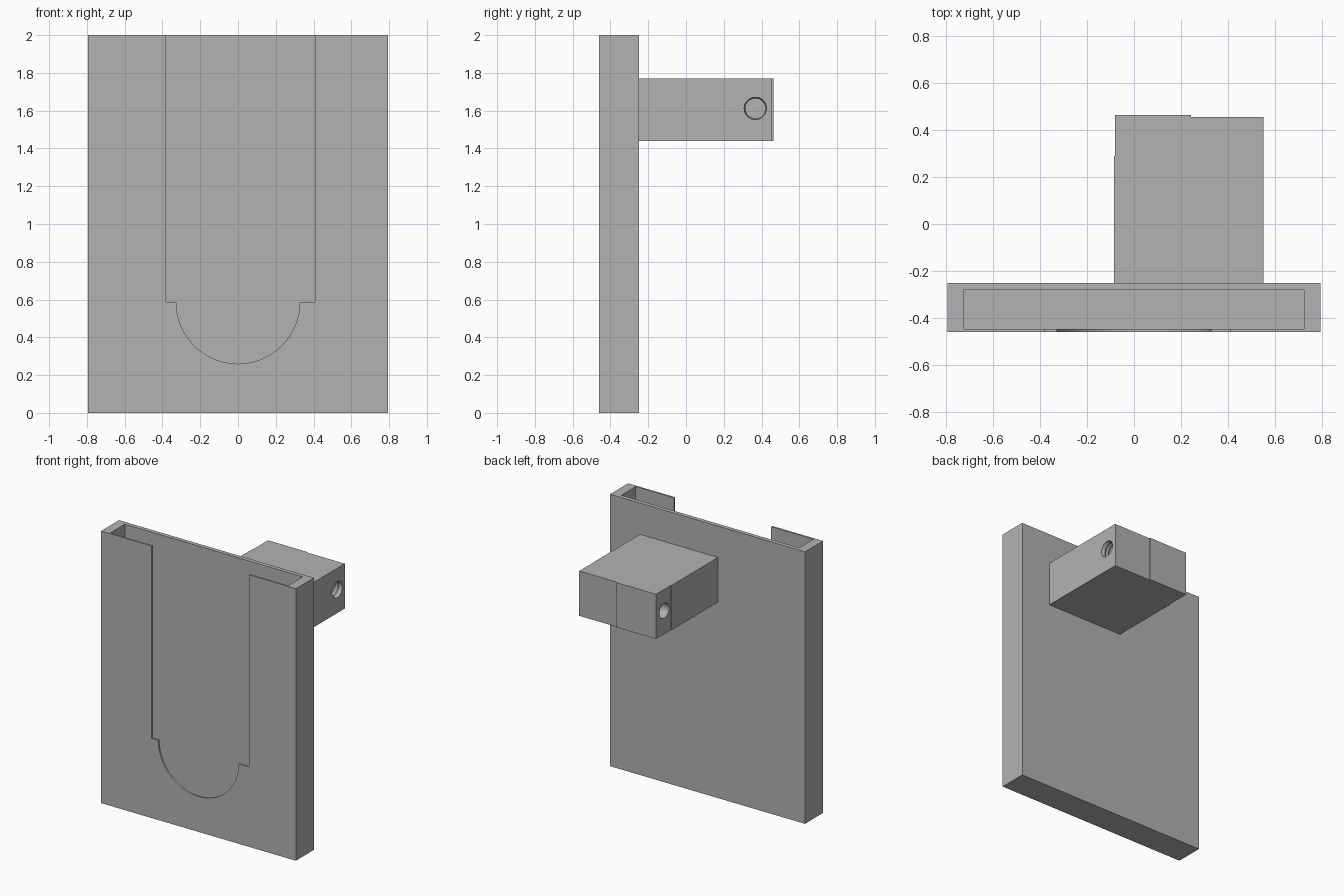
import bpy
import bmesh
import math

if "Cube" in bpy.data.objects:
    bpy.data.objects.remove(bpy.data.objects["Cube"], do_unlink=True)

# One plain material
GREY = (0.448, 0.448, 0.448, 1.0)
grey = bpy.data.materials.new("plain grey")
grey.use_nodes = True
grey.diffuse_color = GREY
grey.node_tree.nodes["Principled BSDF"].inputs["Base Color"].default_value = GREY


def loft(name, sections):
    """Solid skinned through closed sections that share a point count."""
    bm = bmesh.new()
    rings = [[bm.verts.new(p) for p in section] for section in sections]
    for a, b in zip(rings, rings[1:]):
        for i in range(len(a)):
            j = (i + 1) % len(a)
            bm.faces.new((a[i], a[j], b[j], b[i]))
    bm.faces.new(rings[0])
    bm.faces.new(rings[-1])
    bmesh.ops.recalc_face_normals(bm, faces=bm.faces[:])
    mesh = bpy.data.meshes.new(name)
    bm.to_mesh(mesh)
    bm.free()
    mesh.materials.append(grey)
    obj = bpy.data.objects.new(name, mesh)
    bpy.context.collection.objects.link(obj)
    return obj


def upright(name, outline, z0, z1):
    return loft(name, [[(x, y, z) for x, y in outline] for z in (z0, z1)])


def rect(x0, x1, y0, y1):
    return [(x0, y0), (x1, y0), (x1, y1), (x0, y1)]


def cut(target, cutter):
    cutter.hide_render = True
    mod = target.modifiers.new("cut", 'BOOLEAN')
    mod.operation = 'DIFFERENCE'
    mod.solver = 'EXACT'
    mod.object = cutter
    bpy.context.view_layer.objects.active = target
    bpy.ops.object.modifier_apply(modifier=mod.name)
    bpy.data.objects.remove(cutter, do_unlink=True)


# Flat sleeve, hollow and open at the top
sleeve = upright("sleeve", rect(-0.793, 0.793, -0.46, -0.25), 0, 2)
cut(sleeve, upright("pocket_cutter", rect(-0.725, 0.722, -0.446, -0.28), 0.07, 2.1))

# Front window: straight slot ending in a round thumb notch
window = [(0.41, 0.587), (0.41, 2.1), (-0.38, 2.1), (-0.38, 0.587)]
steps = 48
for i in range(steps + 1):
    a = math.pi + math.pi * i / steps
    window.append((0.327 * math.cos(a), 0.587 + 0.327 * math.sin(a)))
cut(sleeve, loft("window_cutter", [[(x, y, z) for x, z in window] for y in (-0.5, -0.4)]))

# Mounting block behind, with shallow steps on its back and side
outline = [(-0.085, -0.25), (0.55, -0.25), (0.55, 0.455), (0.243, 0.455),
           (0.243, 0.463), (-0.08, 0.463), (-0.08, 0.29), (-0.085, 0.29)]
block = upright("mounting_block", outline, 1.44, 1.77)


# Blind screw holes, one from each side
def circle(x, r, n=32):
    return [(x, 0.367 + r * math.cos(2 * math.pi * i / n),
             1.612 + r * math.sin(2 * math.pi * i / n)) for i in range(n)]


threads = [circle(0.6, 0.059)]
for i in range(15):
    threads.append(circle(0.54 - 0.014 * i, 0.053 if i % 2 else 0.059))
cut(block, loft("threaded_hole_cutter", threads))
cut(block, loft("plain_hole_cutter", [circle(-0.15, 0.055), circle(0.22, 0.055)]))

# Smooth curved walls, crisp edges
bpy.ops.object.select_all(action='DESELECT')
for obj in (sleeve, block):
    obj.select_set(True)
bpy.context.view_layer.objects.active = sleeve
bpy.ops.object.shade_smooth_by_angle(angle=math.radians(25))
